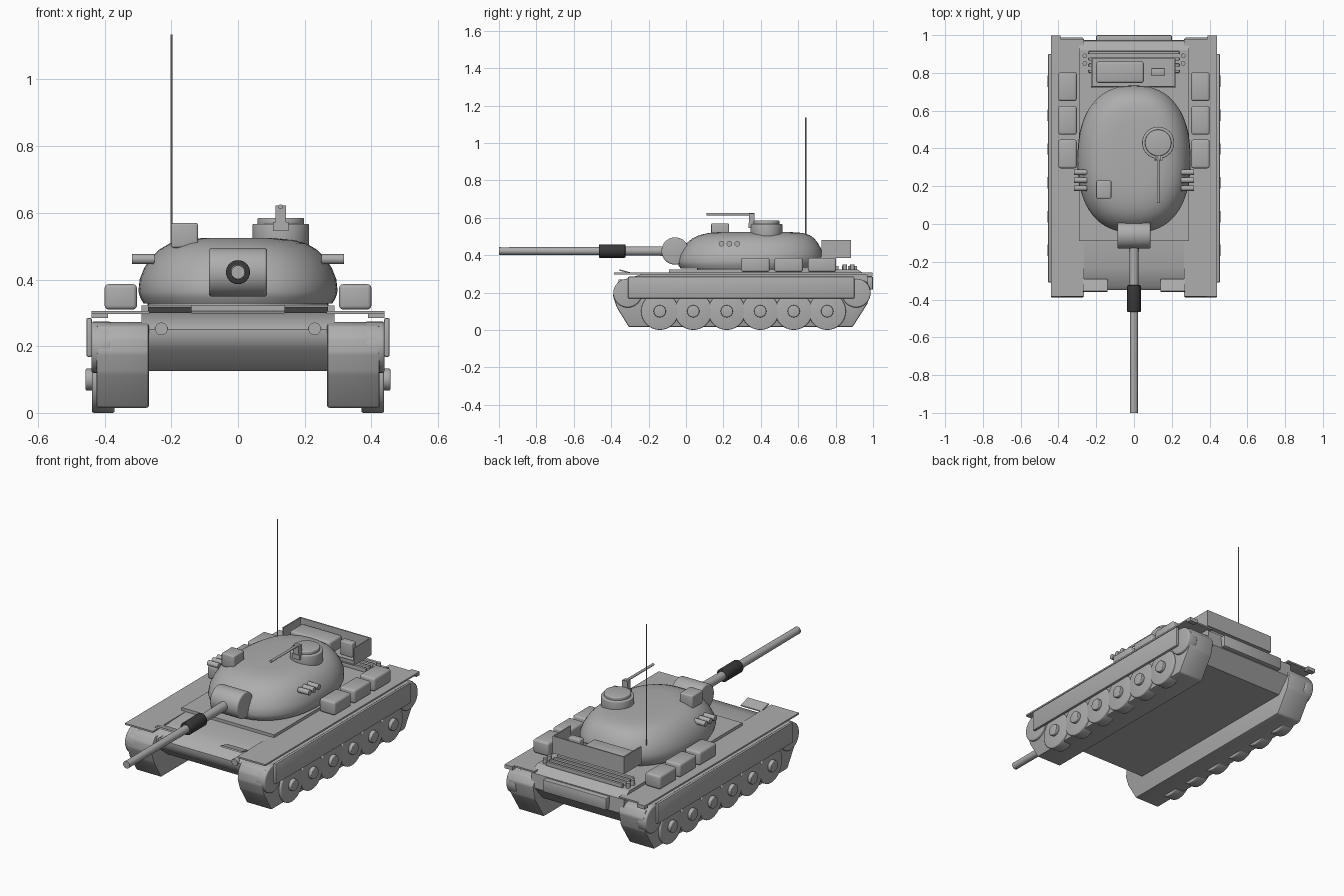
import bpy
import bmesh
import math
from mathutils import Vector, Matrix

cube = bpy.data.objects.get("Cube")
if cube:
    bpy.data.objects.remove(cube, do_unlink=True)


def material(name, value):
    m = bpy.data.materials.new(name)
    m.use_nodes = True
    col = (value, value, value, 1)
    m.diffuse_color = col
    m.node_tree.nodes["Principled BSDF"].inputs["Base Color"].default_value = col
    return m


GREY = material("hull grey", 0.42)
DARK = material("dark sleeve", 0.04)


def finish(name, bm, mat=GREY, bevel=0, segments=3):
    """Bevel, recalculate normals and turn a bmesh into a smooth-by-angle object."""
    if bevel:
        bmesh.ops.bevel(bm, geom=bm.edges[:], offset=bevel, segments=segments,
                        profile=0.5, affect='EDGES', clamp_overlap=True)
    bmesh.ops.recalc_face_normals(bm, faces=bm.faces[:])
    me = bpy.data.meshes.new(name)
    bm.to_mesh(me)
    bm.free()
    me.materials.append(mat)
    ob = bpy.data.objects.new(name, me)
    bpy.context.collection.objects.link(ob)
    bpy.ops.object.select_all(action='DESELECT')
    ob.select_set(True)
    bpy.context.view_layer.objects.active = ob
    bpy.ops.object.shade_smooth_by_angle(angle=math.radians(32))
    return ob


def box(name, x, y, z, bevel=0, segments=3):
    """Box from (low, high) pairs on each axis."""
    bm = bmesh.new()
    bmesh.ops.create_cube(bm, size=1)
    for v in bm.verts:
        v.co = Vector([(a + b) / 2 + c * (b - a) for (a, b), c in zip((x, y, z), v.co)])
    return finish(name, bm, GREY, bevel, segments)


def rod(name, start, end, r1, r2=None, sides=32, mat=GREY, bevel=0):
    """Cylinder or cone between two points."""
    a, b = Vector(start), Vector(end)
    bm = bmesh.new()
    turn = (b - a).to_track_quat('Z', 'Y').to_matrix().to_4x4()
    bmesh.ops.create_cone(bm, cap_ends=True, segments=sides, radius1=r1,
                          radius2=r1 if r2 is None else r2, depth=(b - a).length,
                          matrix=Matrix.Translation((a + b) / 2) @ turn)
    if bevel:
        rims = [e for e in bm.edges if any(len(f.verts) > 4 for f in e.link_faces)]
        bmesh.ops.bevel(bm, geom=rims, offset=bevel, segments=3, profile=0.5, affect='EDGES')
    return finish(name, bm, mat)


def prism(name, profile, x0, x1, bevel=0):
    """Side profile of (y, z) points swept across x."""
    bm = bmesh.new()
    face = bm.faces.new([bm.verts.new((x0, y, z)) for y, z in profile])
    out = bmesh.ops.extrude_face_region(bm, geom=[face])
    for v in out["geom"]:
        if isinstance(v, bmesh.types.BMVert):
            v.co.x = x1
    return finish(name, bm, GREY, bevel, 2)


# Hull
prism("hull", [(-.25, .125), (-.33, .19), (-.35, .225), (-.35, .25), (-.33, .27), (-.23, .30),
               (-.09, .305), (-.09, .322), (.92, .322), (.97, .29), (.975, .21), (.9, .125)], -.29, .29)
box("rear_plate", (-.2, .2), (.96, 1.0), (.215, .285), .006, 2)
rod("nose_beam", (-.38, -.315, .235), (.38, -.315, .235), .035)
rod("rear_beam", (-.38, .92, .235), (.38, .92, .235), .035)

# Running gear, fenders and stowage on both sides
track = [(-.305, .015), (-.37, .12), (-.39, .18), (-.385, .225), (-.36, .262), (-.32, .272),
         (.92, .272), (.965, .26), (.988, .22), (.97, .14), (.89, .015)]
for s, side in ((1, "left"), (-1, "right")):
    def span(a, b):
        return (min(s * a, s * b), max(s * a, s * b))

    prism("track_" + side, track, *span(.267, .425), bevel=.008)
    for i in range(6):
        y = -.14 + .179 * i
        rod(f"road_wheel_{side}_{i}", (s * .37, y, .1), (s * .438, y, .1), .1, bevel=.006)
        rod(f"wheel_hub_{side}_{i}", (s * .43, y, .1), (s * .457, y, .1), .033, sides=16, bevel=.004)
    for part, y in (("idler", -.312), ("sprocket", .91)):
        rod(f"{part}_{side}", (s * .38, y, .197), (s * .44, y, .197), .077, bevel=.008)
    box("side_skirt_" + side, span(.438, .455), (-.31, .9), (.168, .285), .006, 2)
    box("fender_" + side, span(.265, .44), (-.385, .98), (.297, .306))
    box("fender_tip_" + side, span(.39, .44), (.97, .998), (.285, .306))
    for i in range(3):
        y = .295 + .178 * i
        box(f"stowage_box_{side}_{i}", span(.303, .4), (y, y + .152), (.31, .386), .012)
    rod("headlamp_" + side, (s * .23, -.36, .252), (s * .23, -.3, .252), .019, sides=20)
    for i in range(3):
        y = .19 + .042 * i
        rod(f"smoke_tube_{side}_{i}", (s * .25, y, .461), (s * .318, y, .461), .015, sides=16)
    prism("splash_guard_" + side, [(-.36, .318), (-.355, .324), (-.29, .306), (-.29, .3)],
          *span(.14, .27))

# Rear deck slats
for i in range(4):
    y = .80 + .033 * i
    box(f"deck_slat_{i}", (-.24, .24), (y, y + .016), (.318, .342), .003, 2)
for i in range(2):
    y = .85 + .04 * i
    for s in (-1, 1):
        rod(f"deck_cap_{i}_{s}", (s * .26, y, .32), (s * .26, y, .35), .012, sides=16)

# Turret: stacked super-ellipse rings (height, half width, front, back)
rings = [(.328, .283, -.028, .70), (.345, .293, -.04, .715), (.365, .299, -.046, .73),
         (.40, .295, -.037, .733), (.435, .281, -.018, .722), (.465, .262, .005, .705),
         (.49, .236, .035, .685), (.508, .205, .075, .66), (.519, .165, .125, .62),
         (.524, .11, .19, .55)]
bm = bmesh.new()
loops = []
for z, half, front, back in rings:
    loop = []
    for k in range(64):
        t = 2 * math.pi * k / 64
        c, q = math.cos(t), math.sin(t)
        px = math.copysign(abs(c) ** .84, c) * half
        py = math.copysign(abs(q) ** .84, q) * (back - front) / 2
        loop.append(bm.verts.new((px, (front + back) / 2 + py, z)))
    loops.append(loop)
for low, high in zip(loops, loops[1:]):
    for k in range(64):
        n = (k + 1) % 64
        bm.faces.new((low[k], low[n], high[n], high[k]))
bm.faces.new(loops[0])
bm.faces.new(loops[-1])
finish("turret", bm)
rod("turret_ring", (0, .33, .315), (0, .33, .332), .27, sides=48)

# Gun
rod("mantlet", (-.087, -.058, .422), (.087, -.058, .422), .073, sides=40, bevel=.008)
rod("gun_barrel_rear", (0, -.47, .422), (0, -.06, .422), .022, .026)
rod("gun_barrel_front", (0, -1, .422), (0, -.45, .422), .02, .022)
rod("gun_sleeve", (0, -.466, .422), (0, -.324, .422), .036, mat=DARK, bevel=.004)
rod("muzzle_bore", (0, -1.0, .422), (0, -.99, .422), .0205)

# Cupola with machine gun
rod("cupola", (.128, .43, .5), (.128, .43, .567), .085, sides=40, bevel=.005)
rod("cupola_hatch", (.128, .43, .56), (.128, .43, .585), .07, sides=40, bevel=.005)
box("gun_mount_block", (.105, .151), (.335, .37), (.545, .572))
box("gun_mount_post", (.112, .144), (.338, .366), (.57, .622))
rod("machine_gun", (.128, .11, .618), (.128, .365, .618), .007, sides=12)

# Sight, antenna
box("sight_box", (-.2, -.12), (.135, .23), (.495, .57), .007)
rod("antenna", (-.2, .64, .45), (-.2, .64, 1.135), .003, sides=8)

# Rear basket and its load
box("basket_floor", (-.228, .22), (.72, .882), (.385, .392))
box("basket_back", (-.228, .22), (.875, .882), (.385, .482))
box("basket_left_end", (.213, .22), (.725, .882), (.385, .482))
box("basket_right_end", (-.228, -.221), (.725, .882), (.385, .482))
box("basket_front", (-.228, .22), (.725, .731), (.385, .41))
box("basket_crate", (-.2, .052), (.747, .86), (.39, .462), .012)
box("basket_can", (.09, .165), (.785, .825), (.39, .47), .006)
